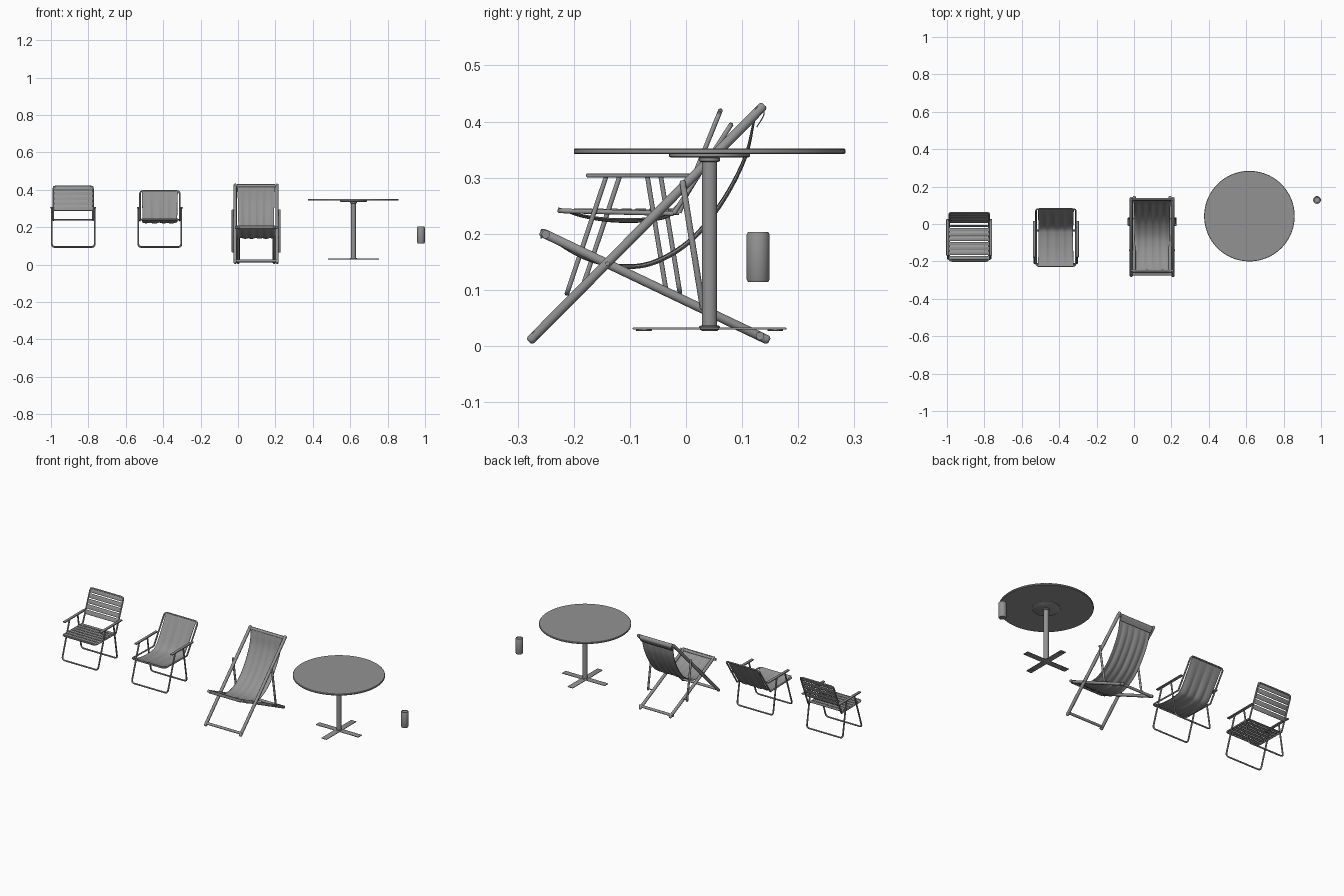
import bpy, bmesh, math
from mathutils import Vector, Matrix

if "Cube" in bpy.data.objects:
    bpy.data.objects.remove(bpy.data.objects["Cube"])

dark = bpy.data.materials.new('dark_grey')
dark.diffuse_color = (0.29, 0.29, 0.29, 1)
dark.use_nodes = True
dark.node_tree.nodes["Principled BSDF"].inputs["Base Color"].default_value = dark.diffuse_color


def finish(ob, angle=40):
    bpy.ops.object.select_all(action='DESELECT')
    ob.select_set(True)
    bpy.context.view_layer.objects.active = ob
    if ob.type == 'CURVE':
        bpy.ops.object.convert(target='MESH')
    bpy.ops.object.shade_smooth_by_angle(angle=math.radians(angle))
    bpy.context.view_layer.objects.active.data.materials.append(dark)


def new_object(name, data):
    ob = bpy.data.objects.new(name, data)
    bpy.context.collection.objects.link(ob)
    return ob


def mesh_object(name, bm):
    me = bpy.data.meshes.new(name)
    bm.to_mesh(me)
    bm.free()
    return new_object(name, me)


def rounded(pts, r, steps=5):
    # replace inner corners by small arcs
    out = [pts[0]]
    for a, p, b in zip(pts, pts[1:], pts[2:]):
        s, e = p + (a - p).normalized() * r, p + (b - p).normalized() * r
        for i in range(steps + 1):
            t = i / steps
            out.append(s * (1 - t) ** 2 + p * 2 * t * (1 - t) + e * t * t)
    return out + [pts[-1]]


def tube(name, pts, rad, corner=0.0, dome=False):
    pts = [Vector(p) for p in pts]
    if corner:
        pts = rounded(pts, corner)
    radii = [1] * len(pts)
    if dome:
        # rounded rod ends
        d = (pts[-1] - pts[0]).normalized() * rad
        pts = [pts[0] - d * 0.6, pts[0] - d * 0.4] + pts + [pts[-1] + d * 0.4, pts[-1] + d * 0.6]
        radii = [0.5, 0.8] + radii + [0.8, 0.5]
    cu = bpy.data.curves.new(name, 'CURVE')
    cu.dimensions = '3D'
    cu.bevel_depth, cu.bevel_resolution, cu.use_fill_caps = rad, 3, True
    sp = cu.splines.new('POLY')
    sp.points.add(len(pts) - 1)
    for q, p, r in zip(sp.points, pts, radii):
        q.co, q.radius = (*p, 1), r
    finish(new_object(name, cu))


def loop_u(name, cx, hw, open_yz, closed_yz, rad, corner=0.018):
    # U-shaped bent tube: two parallel legs joined by a cross bar
    tube(name, [(cx - hw, *open_yz), (cx - hw, *closed_yz),
                (cx + hw, *closed_yz), (cx + hw, *open_yz)], rad, corner)


def box(name, loc, size, tilt=0.0, bevel=0.0015):
    bm = bmesh.new()
    bmesh.ops.create_cube(bm, size=1, matrix=Matrix.Diagonal((*size, 1)))
    bmesh.ops.bevel(bm, geom=bm.edges[:], offset=bevel, segments=2, affect='EDGES', profile=0.5)
    ob = mesh_object(name, bm)
    ob.location, ob.rotation_euler = loc, (tilt, 0, 0)
    finish(ob)


def lathe(name, cx, cy, profile, n=48):
    bm = bmesh.new()
    rings = [[bm.verts.new((cx + r * math.cos(k * math.tau / n), cy + r * math.sin(k * math.tau / n), z))
              for k in range(n)] for r, z in profile]
    for a, b in zip(rings, rings[1:]):
        for k in range(n):
            bm.faces.new((a[k], a[(k + 1) % n], b[(k + 1) % n], b[k]))
    bm.faces.new(rings[0][::-1])
    bm.faces.new(rings[-1])
    finish(mesh_object(name, bm))


def spline(pts, steps=8):
    # Catmull-Rom curve through the profile points
    p = [Vector(q) for q in pts]
    p = [p[0] * 2 - p[1]] + p + [p[-1] * 2 - p[-2]]
    out = []
    for a, b, c, d in zip(p, p[1:], p[2:], p[3:]):
        for i in range(steps):
            t = i / steps
            out.append(0.5 * (2 * b + (c - a) * t + (2 * a - 5 * b + 4 * c - d) * t * t
                              + (3 * b - a - 3 * c + d) * t ** 3))
    return out + [p[-2]]


def sling(name, cx, hw, profile, folds, depth, pinch, ends):
    # hanging cloth; lengthwise folds fade out before the wrapped ends
    path, n = spline(profile), 48
    bm = bmesh.new()
    rows = []
    for i, p in enumerate(path):
        d = (path[min(i + 1, len(path) - 1)] - path[max(i - 1, 0)]).normalized()
        f = (i / (len(path) - 1) - ends[0]) / (1 - ends[0] - ends[1])
        fade = math.sin(math.pi * min(max(f, 0), 1)) ** 0.7
        row = []
        for k in range(n + 1):
            u = 2 * k / n - 1
            fold = 1 - 2 * abs(math.sin(u * math.pi * folds / 2 + 0.3))
            q = p + Vector((-d.y, d.x)) * depth * fade * (fold + 0.4 * math.sin(u * 7 + 1))
            row.append(bm.verts.new((cx + u * hw * (1 - pinch * fade), q.x, q.y)))
        rows.append(row)
    for a, b in zip(rows, rows[1:]):
        for k in range(n):
            bm.faces.new((a[k], a[k + 1], b[k + 1], b[k]))
    ob = mesh_object(name, bm)
    m = ob.modifiers.new('thickness', 'SOLIDIFY')
    m.thickness, m.offset = 0.002, 0
    finish(ob, 60)


def chair_frame(tag, cx, hw, dy, seat_front, seat_back, back_top):
    # legs, seat loop, back loop and armrests shared by both folding chairs
    loop_u(tag + '_front_legs', cx, hw + 0.003, (-0.118 + dy, 0.303), (-0.188 + dy, 0.094), 0.0044)
    loop_u(tag + '_rear_legs', cx, hw + 0.003, (-0.045 + dy, 0.303), (-0.011 + dy, 0.096), 0.0044)
    loop_u(tag + '_seat_frame', cx, hw - 0.006, seat_back, seat_front, 0.0044)
    loop_u(tag + '_back_frame', cx, hw - 0.006, seat_back, back_top, 0.0044)
    for s in (-1, 1):
        box(tag + '_armrest', (cx + s * (hw + 0.003), -0.072 + dy * 0.35, 0.304),
            (0.016, 0.195, 0.007), bevel=0.002)


# slatted folding chair
cx = -0.881
sf, sb, bt = (-0.198, 0.241), (-0.012, 0.238), (0.061, 0.419)
chair_frame('slat_chair', cx, 0.112, 0.0, sf, sb, bt)
for i in range(7):
    t = (i + 0.5) / 7.4
    box('seat_slat', (cx, sf[0] + t * (sb[0] - sf[0]) + 0.004, 0.243), (0.216, 0.020, 0.004))
tilt = math.atan2(bt[1] - sb[1], bt[0] - sb[0])
for i in range(5):
    t = 0.34 + i * 0.15
    box('back_slat', (cx, sb[0] + t * (bt[0] - sb[0]) - 0.001, sb[1] + t * (bt[1] - sb[1])),
        (0.216, 0.024, 0.004), tilt)

# cloth folding chair
cx = -0.418
chair_frame('cloth_chair', cx, 0.112, -0.024, (-0.225, 0.241), (-0.022, 0.236), (0.080, 0.394))
sling('cloth_chair_sling', cx, 0.097,
      [(-0.228, 0.246), (-0.185, 0.232), (-0.125, 0.224), (-0.055, 0.227), (-0.018, 0.245),
       (0.028, 0.312), (0.079, 0.397)], 4, 0.0025, 0.05, (0, 0))

# deck chair: reclining back frame, seat frame, props and bars
cx = 0.097
b0, b1 = (-0.276, 0.0115), (0.136, 0.426)
s0, s1 = (-0.255, 0.2015), (0.144, 0.0115)
for s in (-1, 1):
    xb, xs, xp = cx + s * 0.112, cx + s * 0.096, cx + s * 0.125
    tube('back_rail', [(xb, *b0), (xb, *b1)], 0.0088, dome=True)
    tube('seat_rail', [(xs, *s0), (xs, *s1)], 0.0085, dome=True)
    tube('prop', [(xp, -0.006, 0.292), (xp, 0.030, 0.068)], 0.0057, dome=True)
    tube('rail_pivot', [(cx + s * 0.087, -0.140, 0.147), (cx + s * 0.123, -0.140, 0.147)], 0.004)
    tube('upper_prop_pivot', [(xb, -0.004, 0.284), (cx + s * 0.131, -0.004, 0.284)], 0.003)
    tube('lower_prop_pivot', [(xs, 0.029, 0.073), (cx + s * 0.131, 0.029, 0.073)], 0.003)
for name, hw, y, z in [('back_top_bar', 0.118, 0.130, 0.420), ('back_bottom_bar', 0.118, -0.268, 0.020),
                       ('seat_front_bar', 0.114, -0.250, 0.199), ('seat_rear_bar', 0.108, 0.132, 0.018)]:
    tube(name, [(cx - hw, y, z), (cx + hw, y, z)], 0.0075)
sling('deck_chair_sling', cx, 0.102,
      [(-0.258, 0.192), (-0.256, 0.208), (-0.235, 0.188), (-0.180, 0.157), (-0.115, 0.142), (-0.055, 0.150),
       (0.010, 0.190), (0.065, 0.258), (0.105, 0.335), (0.121, 0.400), (0.129, 0.429), (0.139, 0.414),
       (0.126, 0.390)], 5, 0.0026, 0.07, (0.12, 0.22))

# round pedestal table
cx, cy = 0.617, 0.042
lathe('table_top', cx, cy, [(0.240, 0.342), (0.242, 0.344), (0.242, 0.350), (0.240, 0.352)], 96)
lathe('top_plate', cx, cy, [(0.069, 0.336), (0.072, 0.338), (0.072, 0.3425)])
lathe('column', cx, cy, [(0.0135, 0.028), (0.0135, 0.337)], 32)
for z in (0.028, 0.328):
    lathe('collar', cx, cy, [(0.015, z), (0.0185, z + 0.002), (0.0185, z + 0.007), (0.015, z + 0.009)], 32)
box('base_bar', (cx, cy, 0.0310), (0.274, 0.034, 0.004))
box('base_bar', (cx, cy, 0.0311), (0.034, 0.274, 0.004))
for k in range(4):
    a = k * math.pi / 2
    lathe('foot', cx + 0.117 * math.cos(a), cy + 0.117 * math.sin(a),
          [(0.013, 0.0265), (0.014, 0.0275), (0.014, 0.030)], 24)

# drink can
lathe('can', 0.9785, 0.1285, [(0.015, 0.117), (0.015, 0.114), (0.018, 0.114), (0.0205, 0.119), (0.0205, 0.198),
                              (0.018, 0.203), (0.0155, 0.203), (0.015, 0.200)], 32)
